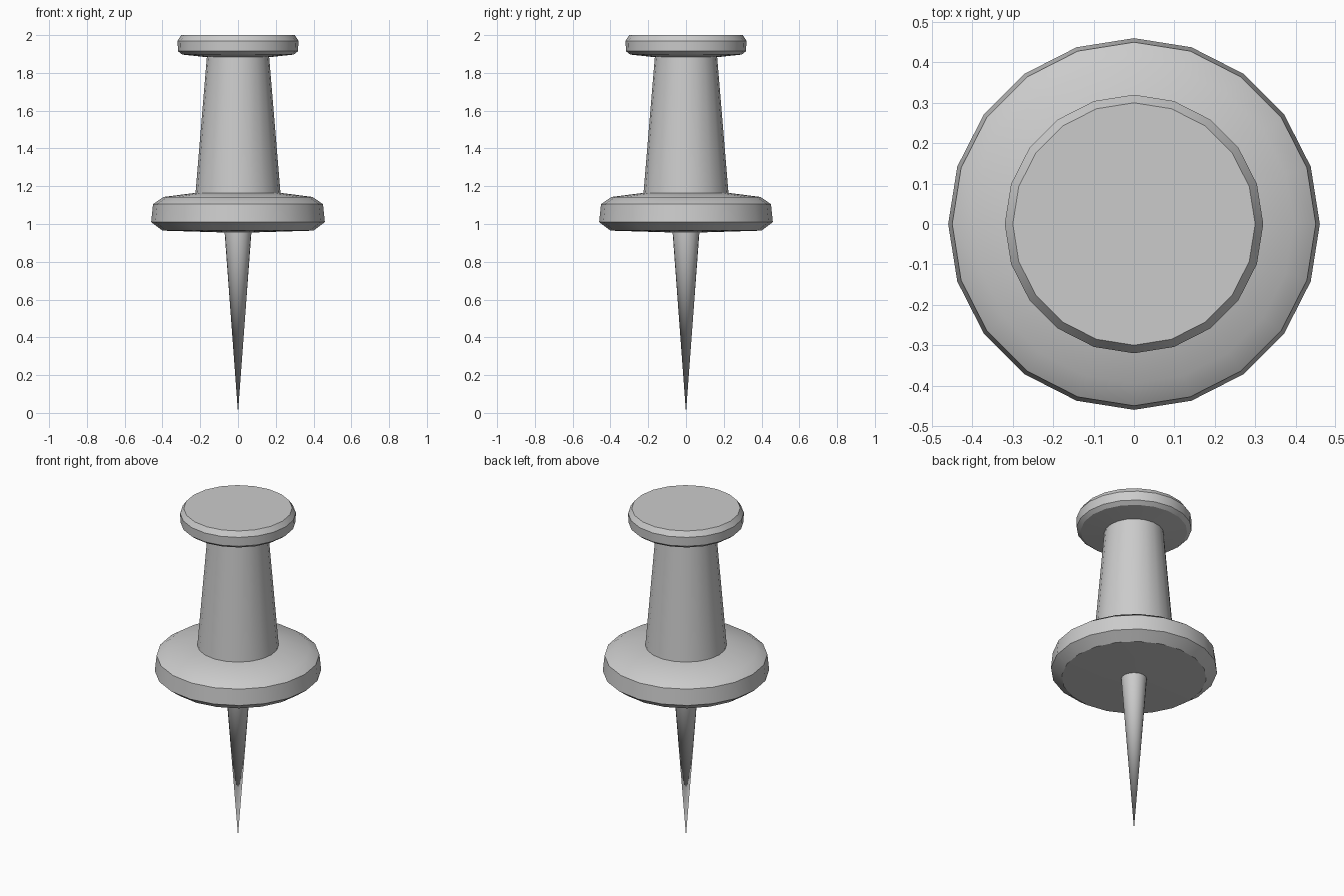
import bpy, bmesh
from math import cos, sin, tau, radians

if "Cube" in bpy.data.objects:
    bpy.data.objects.remove(bpy.data.objects["Cube"])

SIDES = 20


def lathe(name, profile):
    """Revolve (radius, z) points, listed bottom to top, about the z axis."""
    bm = bmesh.new()
    rings = []
    for r, z in profile:
        n = 1 if r == 0 else SIDES
        rings.append([bm.verts.new((r * cos(tau * i / SIDES), r * sin(tau * i / SIDES), z))
                      for i in range(n)])
    for a, b in zip(rings, rings[1:]):
        for i in range(SIDES):
            j = (i + 1) % SIDES
            quad = [a[i % len(a)], a[j % len(a)], b[j % len(b)], b[i % len(b)]]
            bm.faces.new(list(dict.fromkeys(quad)))
    for ring in (rings[0], rings[-1]):
        if len(ring) > 1:
            bm.faces.new(ring)
    bmesh.ops.recalc_face_normals(bm, faces=bm.faces)
    mesh = bpy.data.meshes.new(name)
    bm.to_mesh(mesh)
    bm.free()
    obj = bpy.data.objects.new(name, mesh)
    bpy.context.collection.objects.link(obj)
    bpy.ops.object.select_all(action='DESELECT')
    obj.select_set(True)
    bpy.context.view_layer.objects.active = obj
    bpy.ops.object.shade_smooth_by_angle(angle=radians(30))
    return obj


# Plastic grip: wide collar, tapered stem and round cap
lathe("grip", [
    (0.07, 0.955), (0.40, 0.965), (0.46, 1.01), (0.45, 1.105), (0.395, 1.143),
    (0.225, 1.165), (0.165, 1.883),
    (0.295, 1.897), (0.318, 1.915), (0.32, 1.97), (0.30, 2.0),
])

# Metal pin, slightly sunk into the collar
lathe("pin", [(0, 0), (0.071, 0.957)])
